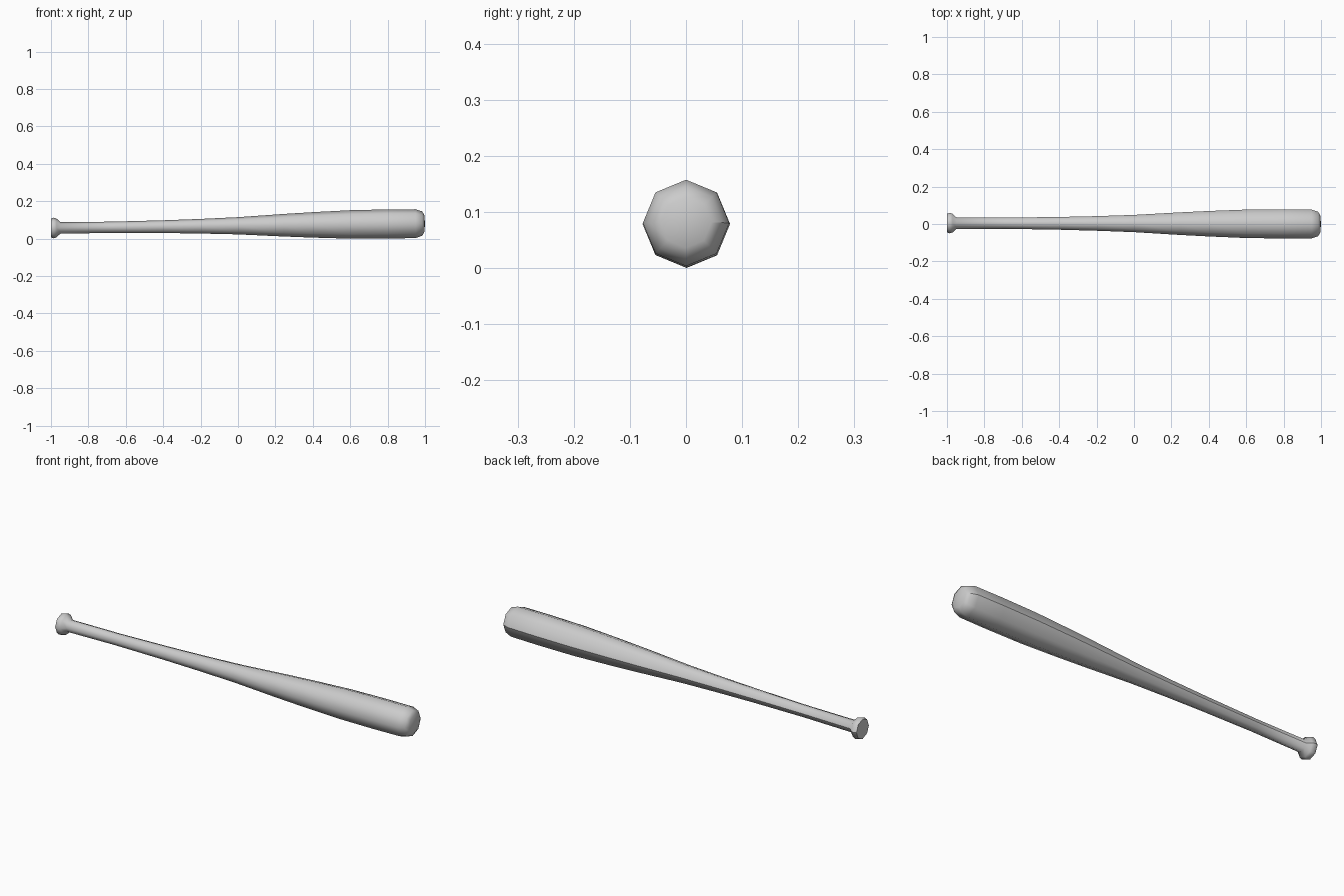
import bpy, bmesh, math
from mathutils import Vector

cube = bpy.data.objects.get("Cube")
if cube:
    bpy.data.objects.remove(cube, do_unlink=True)

SIDES = 8

grey = bpy.data.materials.new("light_grey")
grey.use_nodes = True
grey.diffuse_color = (0.6, 0.6, 0.6, 1)
grey.node_tree.nodes["Principled BSDF"].inputs["Base Color"].default_value = (0.6, 0.6, 0.6, 1)


def axis_point(x):
    """Centre line of the bat, resting on its knob and its barrel."""
    t = (x + 1) / 2
    return Vector((x, 0.005 * (1 - t), 0.057 + 0.024 * t))


def lathe(name, profile, cap_start=False, tip=None):
    """Sweep eight-sided rings of (x, radius) along the centre line."""
    bm = bmesh.new()
    rings = []
    for x, r in profile:
        c = axis_point(x)
        rings.append([bm.verts.new(c + Vector((0, r * math.cos(a), r * math.sin(a))))
                      for a in (math.tau * i / SIDES for i in range(SIDES))])
    for a, b in zip(rings, rings[1:]):
        for i in range(SIDES):
            j = (i + 1) % SIDES
            bm.faces.new((a[i], a[j], b[j], b[i]))
        bm.edges.get((a[0], b[0])).smooth = False   # seam along the back
    for f in bm.faces:
        f.smooth = True
    if cap_start:
        cap = bm.faces.new(rings[0])
        for e in cap.edges:
            e.smooth = False
    if tip:
        end = bm.verts.new(axis_point(tip))
        for i in range(SIDES):
            bm.faces.new((rings[-1][i], rings[-1][(i + 1) % SIDES], end)).smooth = True
    bmesh.ops.recalc_face_normals(bm, faces=bm.faces)
    if not cap_start and not tip:
        # an open tube has no inside, so make sure it faces outward
        f = bm.faces[:][0]
        c = f.calc_center_median()
        if f.normal.dot(c - axis_point(c.x)) < 0:
            bmesh.ops.reverse_faces(bm, faces=bm.faces)
    mesh = bpy.data.meshes.new(name)
    bm.to_mesh(mesh)
    bm.free()
    mesh.materials.append(grey)
    obj = bpy.data.objects.new(name, mesh)
    bpy.context.collection.objects.link(obj)


# Grip with the flared knob
lathe("handle", [(-1, 0.05), (-0.985, 0.055), (-0.97, 0.05), (-0.95, 0.031),
                 (-0.68, 0.03), (-0.4, 0.034)], cap_start=True)
# Widening middle
lathe("taper", [(-0.4, 0.034), (-0.2, 0.039), (0, 0.046), (0.24, 0.06)])
# Barrel with the rounded end
lathe("barrel", [(0.24, 0.06), (0.4, 0.068), (0.6, 0.076), (0.8, 0.078),
                 (0.95, 0.077), (0.985, 0.065), (0.996, 0.045)], tip=1)
